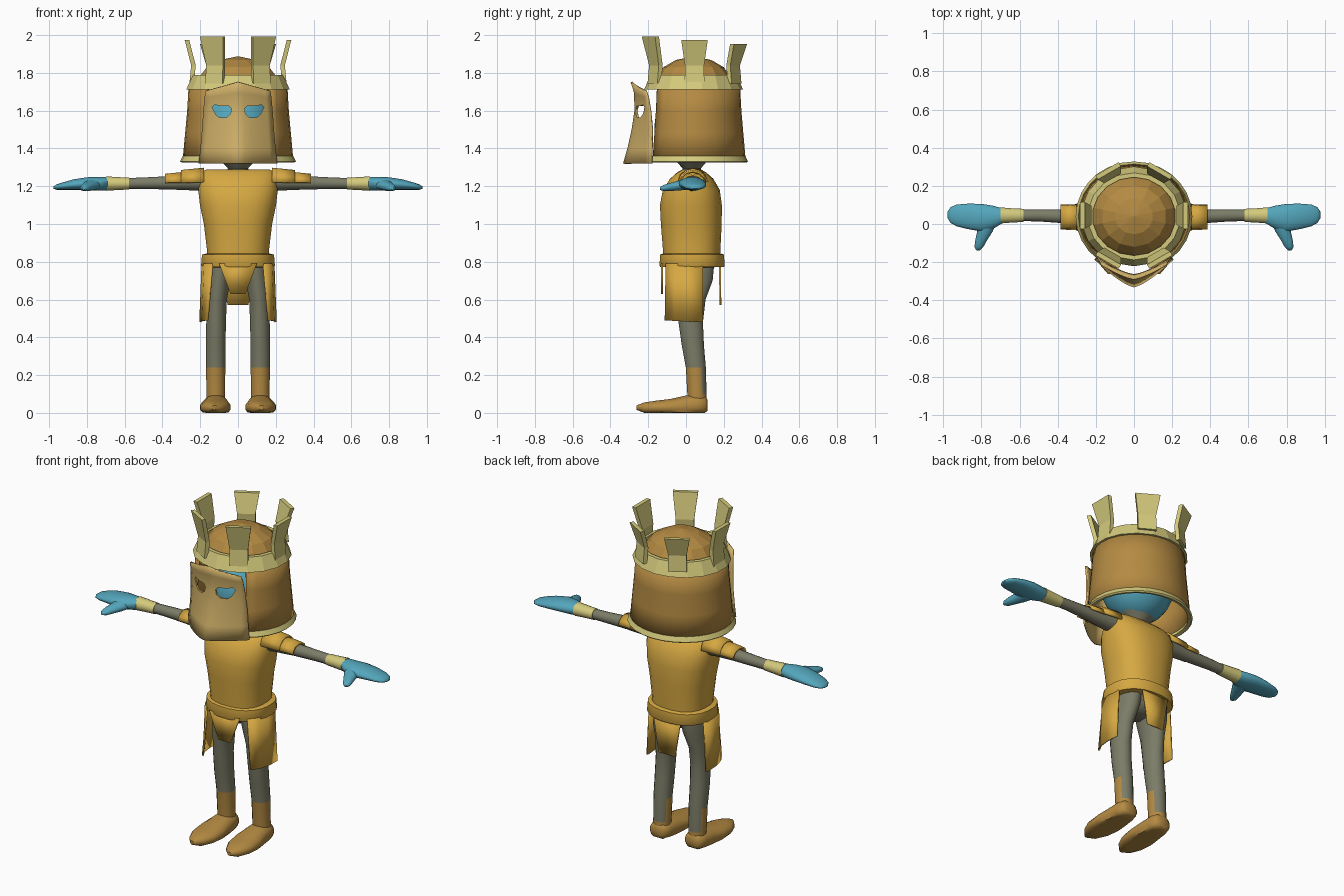
import bpy, bmesh, math
from mathutils import Vector

if "Cube" in bpy.data.objects:
    bpy.data.objects.remove(bpy.data.objects["Cube"])


def material(name, r, g, b):
    m = bpy.data.materials.new(name)
    m.diffuse_color = [((c / 255 + 0.055) / 1.055) ** 2.4 for c in (r, g, b)] + [1]
    m.use_nodes = True
    m.node_tree.nodes["Principled BSDF"].inputs["Base Color"].default_value = m.diffuse_color
    return m


BRONZE = material("bronze", 180, 138, 66)
MASK = material("tan gold", 208, 176, 104)
PALE = material("pale gold", 212, 202, 124)
GOLD = material("tunic gold", 214, 168, 66)
GREY = material("olive grey", 124, 124, 104)
TEAL = material("teal", 84, 166, 188)


def build(name, verts, faces, mats, angle=40, rule=None, mirror=False, thick=0):
    """Make an object, optionally mirrored in x and thickened."""
    me = bpy.data.meshes.new(name)
    me.from_pydata([tuple(v) for v in verts], [], faces)
    bm = bmesh.new()
    bm.from_mesh(me)
    bmesh.ops.remove_doubles(bm, verts=bm.verts, dist=1e-5)
    bmesh.ops.recalc_face_normals(bm, faces=bm.faces)
    bm.to_mesh(me)
    bm.free()
    for m in mats if isinstance(mats, list) else [mats]:
        me.materials.append(m)
    if rule:
        for p in me.polygons:
            p.material_index = rule(p)
    ob = bpy.data.objects.new(name, me)
    bpy.context.collection.objects.link(ob)
    if angle:
        bpy.ops.object.select_all(action='DESELECT')
        ob.select_set(True)
        bpy.context.view_layer.objects.active = ob
        bpy.ops.object.shade_smooth_by_angle(angle=math.radians(angle))
    if thick:
        s = ob.modifiers.new("thickness", 'SOLIDIFY')
        s.thickness, s.offset = thick, 0
    if mirror:
        ob.modifiers.new("mirror", 'MIRROR')
    return ob


def skin(rows, wrap=True, caps=True):
    """Quads between rows of points."""
    n = len(rows[0])
    faces = [(i * n + j, i * n + (j + 1) % n, (i + 1) * n + (j + 1) % n, (i + 1) * n + j)
             for i in range(len(rows) - 1) for j in range(n if wrap else n - 1)]
    if wrap and caps:
        faces += [tuple(range(n)), tuple(range((len(rows) - 1) * n, len(rows) * n))]
    return [p for r in rows for p in r], faces


def tube(name, axis, rings, mats, n=16, power=2, floor=None, **kw):
    """Loft ellipses; each ring is position, two centres, two radii."""
    rows = []
    for pos, ca, cb, ra, rb in rings:
        row = []
        for k in range(n):
            t = 2 * math.pi * (k + 0.5) / n
            c, s = math.cos(t), math.sin(t)
            a = ca + ra * math.copysign(abs(c) ** (2 / power), c)
            b = cb + rb * math.copysign(abs(s) ** (2 / power), s)
            if floor is not None:
                b = max(b, floor)
            row.append({'x': (pos, a, b), 'y': (a, pos, b), 'z': (a, b, pos)}[axis])
        rows.append(row)
    return build(name, *skin(rows), mats, **kw)


def lathe(name, profile, mat, gap=0, n=18, cy=0.04, sy=0.94, **kw):
    """Turn a profile round z, leaving a front gap of the given half angle."""
    g = math.radians(gap)
    count = n + 1 if gap else n
    rows = []
    for r, z in profile:
        angles = [-math.pi / 2 + g + (2 * math.pi - 2 * g) * k / n for k in range(count)]
        rows.append([(r * math.cos(t), cy + r * sy * math.sin(t), z) for t in angles])
    return build(name, *skin(rows, not gap, False), mat, **kw)


# Torso, belt, neck, hips
tube("tunic", 'z', [(0.79, 0, .03, .165, .15), (0.86, 0, .03, .165, .153),
                    (1.0, 0, .028, .182, .162), (1.1, 0, .026, .203, .165),
                    (1.18, 0, .028, .212, .152), (1.24, 0, .03, .207, .115),
                    (1.275, 0, .03, .197, .075), (1.288, 0, .03, .17, .05)],
     GOLD, n=24, power=2.4, angle=50)
tube("belt", 'z', [(0.772, 0, .032, .192, .17), (0.78, 0, .032, .197, .174),
                   (0.838, 0, .032, .192, .17), (0.845, 0, .032, .165, .15)],
     GOLD, n=24, power=2.3)
tube("neck", 'z', [(1.26, 0, .03, .06, .05), (1.295, 0, .03, .055, .05), (1.34, 0, .03, .1, .09)], GREY)
tube("hips", 'z', [(0.70, 0, .035, .05, .06), (0.73, 0, .035, .12, .1), (0.80, 0, .035, .155, .13)], GREY)

# Legs with boot shafts: the colour reaches lower at the back
tube("leg", 'z', [(0.05, .118, .06, .05, .05), (0.1, .118, .058, .05, .052),
                  (0.24, .118, .052, .052, .054), (0.36, .118, .036, .053, .06),
                  (0.48, .116, .025, .053, .066), (0.6, .112, .025, .054, .08),
                  (0.7, .1, .035, .062, .108), (0.77, .09, .035, .065, .115)],
     [GREY, BRONZE], mirror=True,
     rule=lambda p: int(p.center.z < 0.1 or (p.center.z < 0.24 and p.center.y < 0.085)))
tube("boot_foot", 'y', [(.114, .118, .04, .035, .03), (.1, .118, .04, .055, .05),
                        (.06, .118, .04, .066, .058), (0, .118, .035, .07, .058),
                        (-.08, .12, .03, .083, .045), (-.16, .122, .028, .077, .037),
                        (-.22, .124, .026, .05, .03), (-.262, .125, .028, .012, .012)],
     BRONZE, power=2.2, floor=0, mirror=True, angle=50)

# Arms, cuffs, mittens and thumbs
tube("arm", 'x', [(.14, .035, 1.225, .06, .055), (.24, .035, 1.222, .05, .045),
                  (.36, .04, 1.218, .037, .036), (.5, .045, 1.216, .032, .031),
                  (.6, .045, 1.214, .03, .029)], GREY, mirror=True)
tube("cuff", 'x', [(.578, .045, 1.214, .035, .032), (.64, .045, 1.214, .038, .035),
                   (.7, .045, 1.214, .043, .039)], PALE, mirror=True)
tube("mitten", 'x', [(.69, .043, 1.214, .04, .036), (.74, .035, 1.213, .062, .037),
                     (.8, .033, 1.213, .074, .035), (.87, .04, 1.208, .068, .029),
                     (.93, .045, 1.2, .058, .02), (.962, .047, 1.195, .042, .014),
                     (.977, .048, 1.193, .018, .006)], TEAL, mirror=True, angle=60)
tube("thumb", 'y', [(.02, .765, 1.212, .055, .03), (-.04, .782, 1.203, .042, .027),
                    (-.09, .803, 1.195, .031, .021), (-.12, .813, 1.19, .024, .016),
                    (-.138, .817, 1.188, .01, .007)], TEAL, n=12, mirror=True, angle=60)

# Layered shoulder plates
for name, spans in (("shoulder_plate_inner", [(.18, .075, .078), (.3, .066, .066)]),
                    ("shoulder_plate_outer", [(.285, .063, .056), (.385, .06, .046)])):
    rows = [[(x, .036 + ry * math.cos(t), 1.214 + rz * math.sin(t))
             for t in [math.radians(5 + 170 * k / 6) for k in range(7)]] for x, ry, rz in spans]
    build(name, *skin(rows, False), GOLD, angle=25, mirror=True, thick=.012)

# Skirt panels
build("front_flap", [(-.1, -.128, .79), (.1, -.128, .79), (.04, -.128, .63), (-.04, -.128, .63)],
      [(0, 1, 2, 3)], GOLD, thick=.01)
build("back_flap", [(-.09, .18, .79), (.09, .18, .79), (.055, .182, .57), (-.055, .182, .57)],
      [(0, 1, 2, 3)], GOLD, thick=.01)
rows = [[(.135, -.105, .79), (.175, -.06, .79), (.188, .01, .79), (.182, .09, .79)],
        [(.16, -.11, .49), (.188, -.06, .487), (.2, .01, .483), (.198, .09, .48)]]
build("side_flap", *skin(rows, False), GOLD, mirror=True, thick=.01)

# Head inside the helmet
tube("head", 'z', [(1.52 - .21 * math.cos(a), 0, .03, .2 * math.sin(a), .2 * math.sin(a))
                   for a in [math.radians(8 + 164 * k / 10) for k in range(11)]], TEAL, n=20)

# Helmet: wall and rim open at the front, faceted dome
lathe("helmet_wall", [(.287, 1.34), (.274, 1.48), (.263, 1.6), (.255, 1.74)], BRONZE,
      gap=38, n=22, thick=.012)
lathe("helmet_rim", [(.282, 1.36), (.292, 1.36), (.306, 1.332), (.298, 1.325), (.278, 1.33), (.282, 1.36)],
      PALE, gap=38, n=22, angle=20)
lathe("helmet_dome", [(.24, 1.735), (.205, 1.785), (.17, 1.83), (.1, 1.868), (0, 1.888)],
      BRONZE, n=14, angle=0)

# Crown band and six bent prongs
lathe("crown_band", [(.278, 1.712), (.243, 1.79), (.218, 1.79), (.25, 1.712), (.278, 1.712)],
      PALE, angle=0)
for k in range(6):
    a = math.radians(60 * k)
    out = Vector((math.cos(a), math.sin(a), 0))
    side = Vector((-math.sin(a), math.cos(a), 0))
    rows = []
    for r, z, w in ((.245, 1.745, .052), (.236, 1.84, .051), (.27, 1.973 - .022 * math.sin(a), .07)):
        mid = Vector((0, .045, z)) + out * r
        rows.append([mid + side * (w * i) + out * (.012 * j)
                     for i, j in ((-1, -1), (1, -1), (1, 1), (-1, 1))])
    build("crown_prong", *skin(rows), PALE, angle=0)

# Ridged face mask: height, half width, centre y, edge y, centre rise
rows = []
for z, w, yc, ye, rise in ((1.32, .205, -.328, -.182, 0), (1.4, .196, -.305, -.18, 0),
                           (1.5, .188, -.283, -.178, 0), (1.6, .181, -.268, -.188, 0),
                           (1.67, .175, -.27, -.2, .025), (1.705, .17, -.288, -.212, .047)):
    rows.append([(w * u, yc + (ye - yc) * abs(u) ** 1.35, z + rise * (1 - abs(u)))
                 for u in [k / 6 - 1 for k in range(13)]])
mask = build("face_mask", *skin(rows, False), MASK, thick=.01)

# Eye openings
eye = [(.034, 1.61), (.04, 1.582), (.06, 1.564), (.098, 1.563), (.118, 1.58),
       (.137, 1.618), (.125, 1.632), (.09, 1.624), (.05, 1.626)]
rows = [[(x, y, z) for x, z in eye] for y in (-.45, -.1)]
cutter = build("eye_cutter", *skin(rows), MASK, angle=0, mirror=True)
cutter.hide_render = True
cutter.display_type = 'WIRE'
cut = mask.modifiers.new("eye holes", 'BOOLEAN')
cut.object, cut.operation, cut.solver = cutter, 'DIFFERENCE', 'EXACT'
